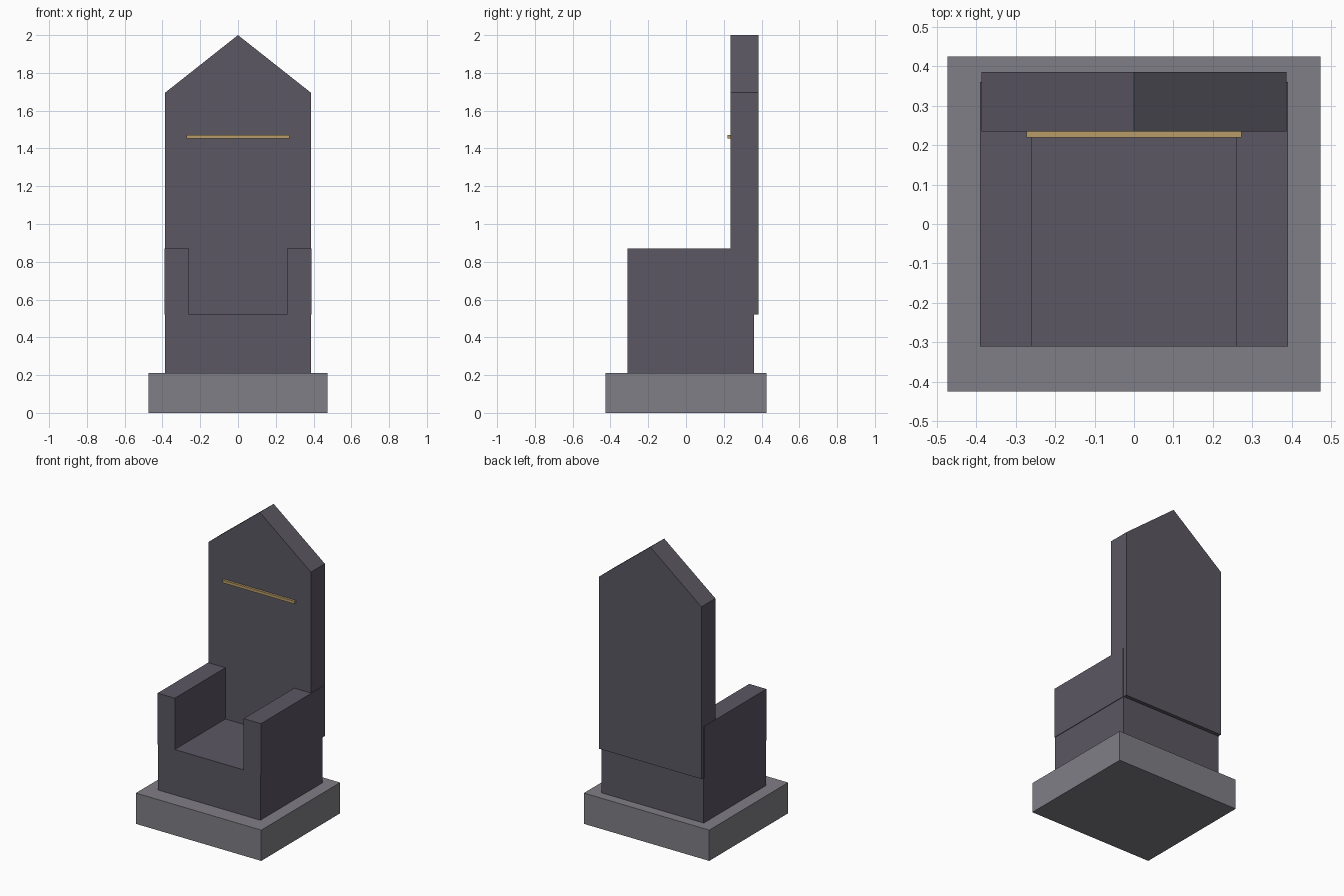
import bpy
import bmesh

cube = bpy.data.objects.get("Cube")
if cube:
    bpy.data.objects.remove(cube, do_unlink=True)


def material(name, rgb):
    mat = bpy.data.materials.new(name)
    mat.use_nodes = True
    color = (*rgb, 1.0)
    mat.diffuse_color = color
    mat.node_tree.nodes["Principled BSDF"].inputs["Base Color"].default_value = color
    return mat


def prism(name, outline, y_front, y_back, mat):
    """Extrude an x-z outline from y_front to y_back."""
    bm = bmesh.new()
    face = bm.faces.new([bm.verts.new((x, y_front, z)) for x, z in outline])
    result = bmesh.ops.extrude_face_region(bm, geom=[face])
    moved = [v for v in result["geom"] if isinstance(v, bmesh.types.BMVert)]
    bmesh.ops.translate(bm, verts=moved, vec=(0, y_back - y_front, 0))
    bmesh.ops.recalc_face_normals(bm, faces=bm.faces)
    mesh = bpy.data.meshes.new(name)
    bm.to_mesh(mesh)
    bm.free()
    mesh.materials.append(mat)
    obj = bpy.data.objects.new(name, mesh)
    bpy.context.collection.objects.link(obj)
    return obj


def box(name, x, y, z, mat):
    outline = [(x[0], z[0]), (x[1], z[0]), (x[1], z[1]), (x[0], z[1])]
    return prism(name, outline, y[0], y[1], mat)


dark_stone = material("dark stone", (0.105, 0.096, 0.124))
grey_stone = material("grey stone", (0.216, 0.209, 0.238))
gold = material("gold", (0.479, 0.332, 0.138))

# Plinth and solid seat block
box("plinth", (-0.473, 0.473), (-0.425, 0.425), (0, 0.21), grey_stone)
box("seat", (-0.386, 0.386), (-0.31, 0.36), (0.21, 0.52), dark_stone)

# Matching armrests
for side, label in ((1, "left"), (-1, "right")):
    x = sorted((side * 0.26, side * 0.39))
    box(label + "_armrest", x, (-0.31, 0.36), (0.52, 0.87), dark_stone)

# Tall pointed backrest
gable = [(-0.386, 0.52), (0.386, 0.52), (0.386, 1.695), (0, 2), (-0.386, 1.695)]
prism("backrest", gable, 0.235, 0.385, dark_stone)

# Thin trim bar across the backrest
box("trim_bar", (-0.272, 0.272), (0.219, 0.237), (1.453, 1.472), gold)
